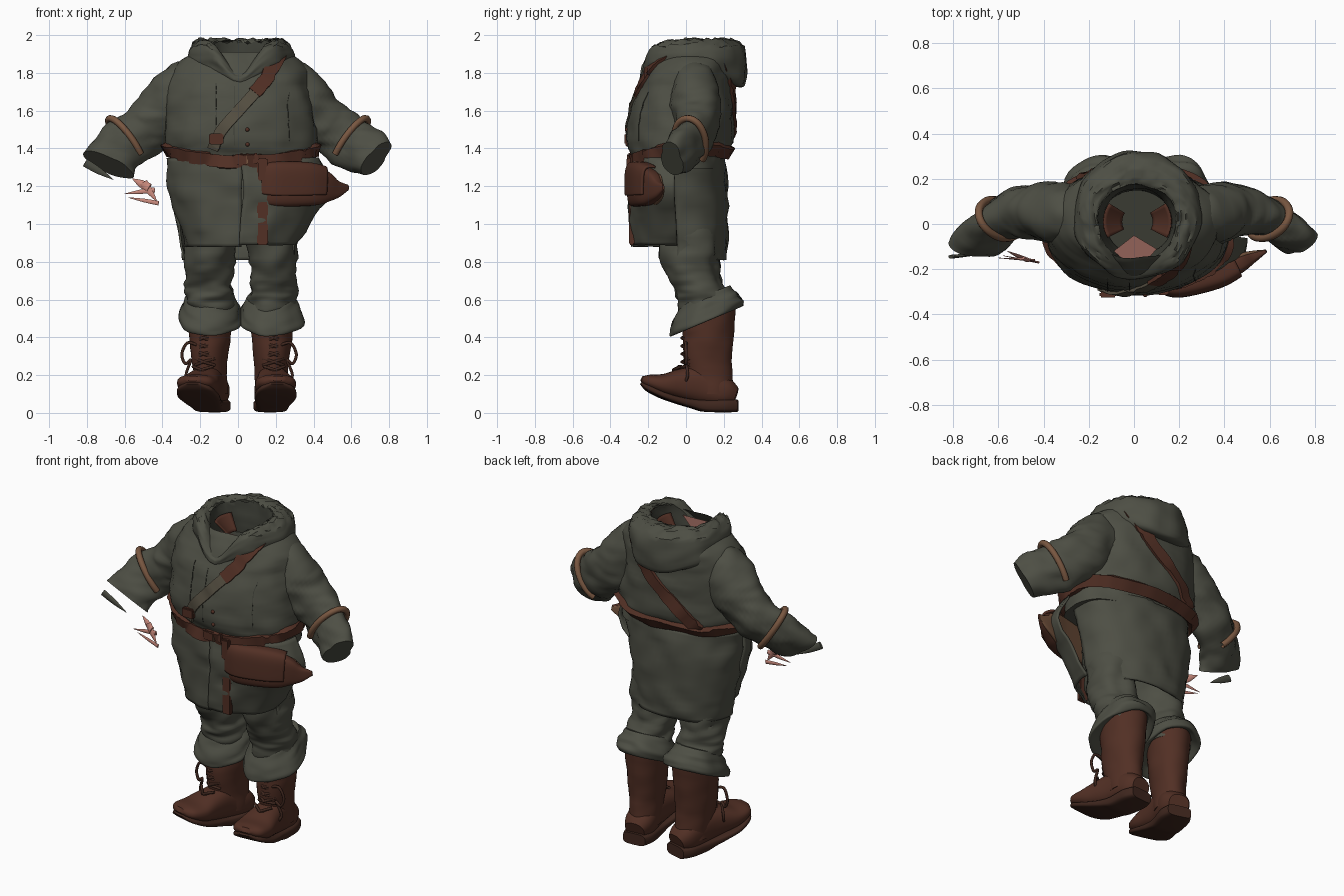
import bpy, bmesh, math, random
from mathutils import Vector, Matrix, noise
from mathutils.bvhtree import BVHTree

random.seed(4)
if "Cube" in bpy.data.objects:
    bpy.data.objects.remove(bpy.data.objects["Cube"])
Y, Z = Vector((0, 1, 0)), Vector((0, 0, 1))


def colour(name, rgb):
    m = bpy.data.materials.new(name)
    m.use_nodes = True
    m.diffuse_color = (*rgb, 1)
    m.node_tree.nodes["Principled BSDF"].inputs["Base Color"].default_value = (*rgb, 1)
    return m


CLOTH = colour("olive cloth", (.075, .077, .058))
DARK = colour("dark lining", (.045, .047, .036))
LEATHER = colour("brown leather", (.084, .029, .018))
SOLE = colour("dark sole", (.05, .02, .013))
TAN = colour("tan trim", (.19, .095, .052))
OLIVE = colour("worn olive strap", (.09, .077, .053))
SKIN = colour("skin", (.58, .25, .2))


def make(name, bm, mat):
    bmesh.ops.recalc_face_normals(bm, faces=bm.faces)
    me = bpy.data.meshes.new(name)
    bm.to_mesh(me)
    bm.free()
    me.materials.append(mat)
    ob = bpy.data.objects.new(name, me)
    bpy.context.collection.objects.link(ob)
    return ob


def spline(pts, sub, closed=False):
    """Catmull-Rom through tuples of any length."""
    n, out = len(pts), []
    at = lambda i: pts[i % n] if closed else pts[min(max(i, 0), n - 1)]
    for i in range(n if closed else n - 1):
        for j in range(sub):
            t = j / sub
            out.append([b + t / 2 * (c - a + t * (2*a - 5*b + 4*c - d + t * (3*(b - c) + d - a)))
                        for a, b, c, d in zip(at(i - 1), at(i), at(i + 1), at(i + 2))])
    return out if closed else out + [list(pts[-1])]


def ring(c, d, ra, rb, hint, arc=(0, 360), n=40, k=2):
    b = (hint - d * hint.dot(d)).normalized()
    a = b.cross(d)
    pts = []
    for i in range(n):
        t = math.radians(arc[0] + (arc[1] - arc[0]) * i / (n if arc[1] - arc[0] == 360 else n - 1))
        p = lambda s: math.copysign(abs(s) ** (2 / k), s)
        pts.append(c + a * ra * p(math.cos(t)) + b * rb * p(math.sin(t)))
    return pts


def loft(name, st, mat, flat=True, hint=Y, arc=(0, 360), n=40, k=2, sub=5,
         wrinkle=0, caps=2, tweak=None, solid=0):
    """Skin through (x, y, z, half width, half depth) stations; caps counts closed ends, first end first."""
    st = spline(st, sub)
    cs = [Vector(s[:3]) for s in st]
    bm, rows = bmesh.new(), []
    for i, s in enumerate(st):
        d = Z if flat else (cs[min(i + 1, len(cs) - 1)] - cs[max(i - 1, 0)]).normalized()
        row = []
        for p in ring(cs[i], d, s[3], s[4], hint, arc, n, k):
            if wrinkle:
                q = p - cs[i]
                p = p + q.normalized() * wrinkle * (noise.noise(p * 9) + .6 * noise.noise(Vector((p.x * 8, p.y * 8, p.z * 28))))
            row.append(bm.verts.new(tweak(p) if tweak else p))
        rows.append(row)
    full = arc[1] - arc[0] == 360
    for r, s in zip(rows, rows[1:]):
        for j in range(n if full else n - 1):
            bm.faces.new((r[j], r[(j + 1) % n], s[(j + 1) % n], s[j]))
    if full:
        for row in (rows[0], rows[-1])[:caps]:
            bm.faces.new(row)
    ob = make(name, bm, mat)
    if solid:
        m = ob.modifiers.new("thickness", "SOLIDIFY")
        m.thickness, m.offset = solid, 0
    return ob


def tube(name, pts, r, mat):
    cu = bpy.data.curves.new(name, "CURVE")
    cu.dimensions, cu.bevel_depth, cu.bevel_resolution = "3D", r, 2
    sp = cu.splines.new("POLY")
    sp.points.add(len(pts) - 1)
    for q, p in zip(sp.points, pts):
        q.co = (*p, 1)
    cu.materials.append(mat)
    ob = bpy.data.objects.new(name, cu)
    bpy.context.collection.objects.link(ob)
    return ob


def box(name, c, size, mat):
    bm = bmesh.new()
    bmesh.ops.create_cube(bm, size=1, matrix=Matrix.Diagonal((*size, 1)))
    bmesh.ops.bevel(bm, geom=bm.edges[:], offset=.006, segments=2, affect="EDGES")
    make(name, bm, mat).location = c


def band(name, pts, w, t, mat, tree, closed=False):
    """Flat strap laid on a surface."""
    hits = [tree.find_nearest(Vector(p))[:2] for p in spline(pts, 8, closed)]
    n, bm, rows = len(hits), bmesh.new(), []
    for i, (p, nm) in enumerate(hits):
        a, b = (i - 1, (i + 1) % n) if closed else (max(i - 1, 0), min(i + 1, n - 1))
        s = nm.cross(hits[b][0] - hits[a][0]).normalized() * w / 2
        rows.append([bm.verts.new(p + s * e + nm * h) for e, h in ((-1, -t), (-1, t), (1, t), (1, -t))])
    for i in range(n if closed else n - 1):
        r, q = rows[i], rows[(i + 1) % n]
        for j in range(4):
            bm.faces.new((r[j], r[(j + 1) % 4], q[(j + 1) % 4], q[j]))
    if not closed:
        bm.faces.new(rows[0])
        bm.faces.new(rows[-1])
    return make(name, bm, mat)


# Tunic body and sleeves
tunic = loft("tunic_body", [(.025, -.04, 1.29, .385, .24), (.025, -.04, 1.36, .385, .245), (.015, -.03, 1.43, .405, .28),
                            (.01, -.025, 1.56, .4, .275), (0, -.01, 1.7, .385, .26), (.01, .015, 1.8, .365, .235),
                            (.01, .03, 1.87, .315, .21), (.01, .03, 1.91, .24, .18)], CLOTH, k=2.1, n=64, wrinkle=.014, caps=1)
tree = BVHTree.FromPolygons([v.co for v in tunic.data.vertices], [p.vertices[:] for p in tunic.data.polygons])
cuff_end = {1: [(.68, -.03, 1.385, .125, .08), (.73, -.075, 1.345, .105, .07)],
            -1: [(-.65, -.04, 1.37, .14, .085), (-.68, -.09, 1.31, .15, .065)]}
for s, side in ((1, "left"), (-1, "right")):
    arm = [(.22, .03, 1.76, .12, .1), (.29, .04, 1.72, .145, .13), (.37, .05, 1.62, .15, .135),
           (.44, .055, 1.55, .143, .12), (.51, .055, 1.495, .138, .105), (.595, .02, 1.43, .14, .085)]
    loft(side + "_sleeve", [(x * s, y, z, a, b) for x, y, z, a, b in arm] + cuff_end[s], CLOTH, flat=False, wrinkle=.018)
    d, mid = Vector((s * .17, -.09, -.12)).normalized(), 180 if s > 0 else 0
    tube(side + "_sleeve_band", ring(Vector((s * .595, .022, 1.435)), d, .15, .092, Y, (mid - 130, mid + 130)), .018, TAN)


# Draped hood, lining and bare chest
def drape(v):
    lift = min(max((v.z - 1.7) / .28, 0), 1)
    if v.y < 0:
        v.z -= .18 * math.exp(-(v.x - .01) ** 2 / .011) * lift * min(-v.y / .08, 1)
    else:
        v.z -= .09 * (v.y / .3) ** 2 * min(max((1.93 - v.z) / .1, 0), 1)
    if v.z > 1.93:
        v.z += random.uniform(-.01, .01)
    return v


loft("hood", [(.01, .03, 1.79, .24, .2), (.01, .035, 1.81, .275, .255), (.012, .04, 1.87, .288, .282), (.014, .035, 1.935, .27, .272),
              (.015, .02, 1.978, .215, .22), (.015, .01, 1.965, .175, .17)], CLOTH, n=56, wrinkle=.016, caps=0, tweak=drape)
loft("hood_lining", [(.015, .01, 1.8, .15, .145), (.015, .01, 1.88, .155, .15), (.015, .01, 1.965, .176, .171)],
     DARK, n=56, caps=1, wrinkle=.01, tweak=drape)
for i, a in enumerate((-30, 145)):
    loft("inner_collar_%d" % i, [(.015, .01, 1.83, .07, .07), (.015, .01, 1.91, .15, .14)], LEATHER, arc=(a, a + 65), n=10, solid=.008)
bm = bmesh.new()
bm.faces.new([bm.verts.new(p) for p in ((-.09, -.12, 1.89), (0, -.05, 1.86), (.1, -.11, 1.89), (.015, -.21, 1.775))])
make("bare_chest", bm, SKIN)

# Split tunic skirt: the left front panel flares under the pouch
front = [(.01, -.035, .88, .28, .245), (.01, -.035, 1.02, .32, .25), (.01, -.035, 1.19, .375, .25), (.02, -.04, 1.35, .39, .24)]
flare = [(.02, -.035, .89, .285, .25), (.03, -.04, 1.02, .36, .258), (.05, -.05, 1.19, .445, .25), (.03, -.04, 1.35, .4, .245)]
back = [(.005, -.01, .81, .285, .22), (0, -.01, .95, .31, .225), (0, -.025, 1.19, .35, .24), (.01, -.04, 1.35, .375, .235)]
for name, st, arc in (("skirt_front_right", front, (178, 271)), ("skirt_front_left", flare, (268, 358)),
                      ("skirt_back", back, (-8, 184))):
    loft(name, st, CLOTH, arc=arc, k=2.2, wrinkle=.016, solid=.012)

# Trouser legs, turned cuffs and boots
for s, side, cx, turn in ((1, "left", .178, 5), (-1, "right", -.148, -15)):
    def slope(v):
        v.z += .42 * (v.y - .1)
        return v

    def shaft_top(v):
        v.z += .42 * (v.y - .1) * min(max((v.z - .36) / .15, 0), 1)
        return v
    loft(side + "_trouser_leg", [(cx, .1, .52, .12, .13), (cx, .09, .6, .125, .14), (cx, .06, .68, .118, .135),
                                 (cx, .02, .82, .13, .15), (cx * .9, 0, 1.1, .15, .18)], CLOTH, wrinkle=.026, sub=8)
    loft(side + "_trouser_cuff", [(cx, .1, .62, .115, .13), (cx, .105, .57, .145, .17), (cx, .11, .51, .168, .195),
                                  (cx, .11, .48, .158, .185), (cx, .11, .51, .12, .15)], CLOTH, wrinkle=.018, tweak=slope)
    parts = [
        loft(side + "_boot_shaft", [(0, .14, .1, .088, .112), (0, .125, .2, .086, .122), (0, .115, .32, .1, .13),
                                    (0, .12, .44, .112, .138), (0, .12, .54, .115, .145)], LEATHER, wrinkle=.006, tweak=shaft_top),
        loft(side + "_boot_foot", [(0, .258, .09, .06, .05), (0, .2, .11, .085, .08), (0, .08, .145, .085, .1),
                                   (0, -.02, .15, .095, .085), (0, -.12, .15, .108, .058), (0, -.2, .168, .092, .036),
                                   (0, -.235, .182, .04, .014)], LEATHER, flat=False, hint=Z, k=2.4),
        # Sole thickens into the heel
        loft(side + "_boot_sole", [(0, .266, .038, .07, .034), (0, .2, .038, .09, .035), (0, .1, .038, .086, .032),
                                   (0, .04, .048, .088, .025), (0, -.03, .064, .1, .02), (0, -.12, .092, .112, .017),
                                   (0, -.2, .13, .092, .016), (0, -.235, .16, .035, .011)], SOLE, flat=False, hint=Z, k=4, n=24),
    ]
    # Crossed laces and hanging bow
    for i in range(5):
        z = .21 + .042 * i
        y = -.005 - .045 * (i == 0)
        for e in (-1, 1):
            parts.append(tube(side + "_lace", [(-.055 * e, y + .022, z), (0, y - .018, z + .018), (.055 * e, y + .022, z + .036)], .008, SOLE))
    bow = [(.04, 0, .36), (.09, -.01, .37), (.12, -.01, .31), (.1, -.01, .26), (.07, -.01, .28), (.1, 0, .2), (.07, -.02, .15)]
    parts.append(tube(side + "_lace_bow", spline([(x * s, y, z) for x, y, z in bow], 5), .008, SOLE))
    place = Matrix.Translation((cx, .12, 0)) @ Matrix.Rotation(math.radians(turn), 4, "Z") @ Matrix.Translation((0, -.12, 0))
    for ob in parts:
        ob.data.transform(place)

# Belt, shoulder strap and buckles
loop = [(.03 + .42 * math.cos(t), -.04 + .27 * math.sin(t), 1.39 + .025 * math.sin(t) - .035 * math.sin(t) ** 2)
        for t in [i * math.pi / 8 for i in range(16)]]
band("belt", loop, .068, .022, LEATHER, tree, True)
band("strap_front_lower", [(-.14, -.32, 1.38), (-.1, -.32, 1.48), (.02, -.3, 1.62), (.1, -.28, 1.71)], .06, .012, OLIVE, tree)
band("strap_upper", [(.09, -.28, 1.7), (.17, -.26, 1.8), (.21, -.05, 1.88), (.18, .18, 1.83), (.07, .26, 1.67),
                     (-.1, .26, 1.53), (-.24, .22, 1.38)], .072, .014, LEATHER, tree)
for name, x, z, w, mat in (("belt_buckle", .01, 1.33, .07, LEATHER), ("belt_pin", .045, 1.33, .014, TAN),
                           ("belt_keeper", .1, 1.33, .025, LEATHER), ("strap_buckle", -.12, 1.45, .075, LEATHER)):
    p, nm = tree.find_nearest(Vector((x, -.34, z)))[:2]
    box(name, p + nm * .016, (w, .026, .058), mat)

# Front seams and buttons
for x, z0, z1 in ((-.12, 1.42, 1.76), (-.02, 1.42, 1.73), (.3, 1.43, 1.72)):
    band("tunic_seam", [(x, -.3, z0), (x, -.3, (z0 + z1) / 2), (x, -.26, z1)], .004, .003, DARK, tree)
for z in (1.42, 1.5, 1.67):
    bm = bmesh.new()
    bmesh.ops.create_uvsphere(bm, u_segments=12, v_segments=8, radius=.011)
    make("button", bm, LEATHER).location = tree.find_nearest(Vector((.05, -.32, z)))[0]

# Hip pouch with flap, tan backing and hanging strap
pouch = [(.13, -.26, 1.205, .035, .095), (.2, -.265, 1.2, .048, .108), (.36, -.225, 1.2, .05, .105),
         (.45, -.185, 1.195, .042, .09), (.52, -.15, 1.185, .026, .05), (.585, -.12, 1.195, .006, .012)]
loft("pouch", pouch, LEATHER, flat=False, hint=Z, k=3.5, n=32)
loft("pouch_flap", [(x, y, z + .012, a + .007, b + .005) for x, y, z, a, b in pouch[:4]], LEATHER,
     flat=False, hint=Z, k=3.5, arc=(75, 200), n=24, solid=.012)
loft("pouch_back", [(x - a * .35, y + a * .75, z - .005, a * .4, b * .97) for x, y, z, a, b in pouch[1:]], TAN,
     flat=False, hint=Z, k=3.5, n=24)
box("hanging_strap", (.13, -.287, 1.1), (.058, .03, .42), LEATHER)
box("strap_loop", (.13, -.3, 1.29), (.05, .03, .12), LEATHER)


# Torn scraps below the right sleeve
def shard(name, a, b, r, mat):
    loft(name, [(*a, r, r * .4), (*[(p + q) / 2 for p, q in zip(a, b)], r * .8, r * .3), (*b, .001, .001)], mat, flat=False, n=8, sub=2)


shard("sleeve_scrap", (-.81, -.145, 1.325), (-.66, -.13, 1.235), .022, CLOTH)
for a, b, r in (((-.47, -.16, 1.19), (-.56, -.12, 1.24), .025), ((-.44, -.16, 1.18), (-.6, -.15, 1.16), .014),
                ((-.42, -.17, 1.11), (-.58, -.14, 1.14), .012), ((-.5, -.15, 1.22), (-.43, -.17, 1.12), .022)):
    shard("hand_scrap", a, b, r, SKIN)

# Smooth shading with sharp creases kept
bpy.ops.object.select_all(action="DESELECT")
for ob in bpy.context.scene.objects:
    if ob.type == "MESH":
        ob.select_set(True)
        bpy.context.view_layer.objects.active = ob
bpy.ops.object.shade_smooth_by_angle(angle=math.radians(50))
